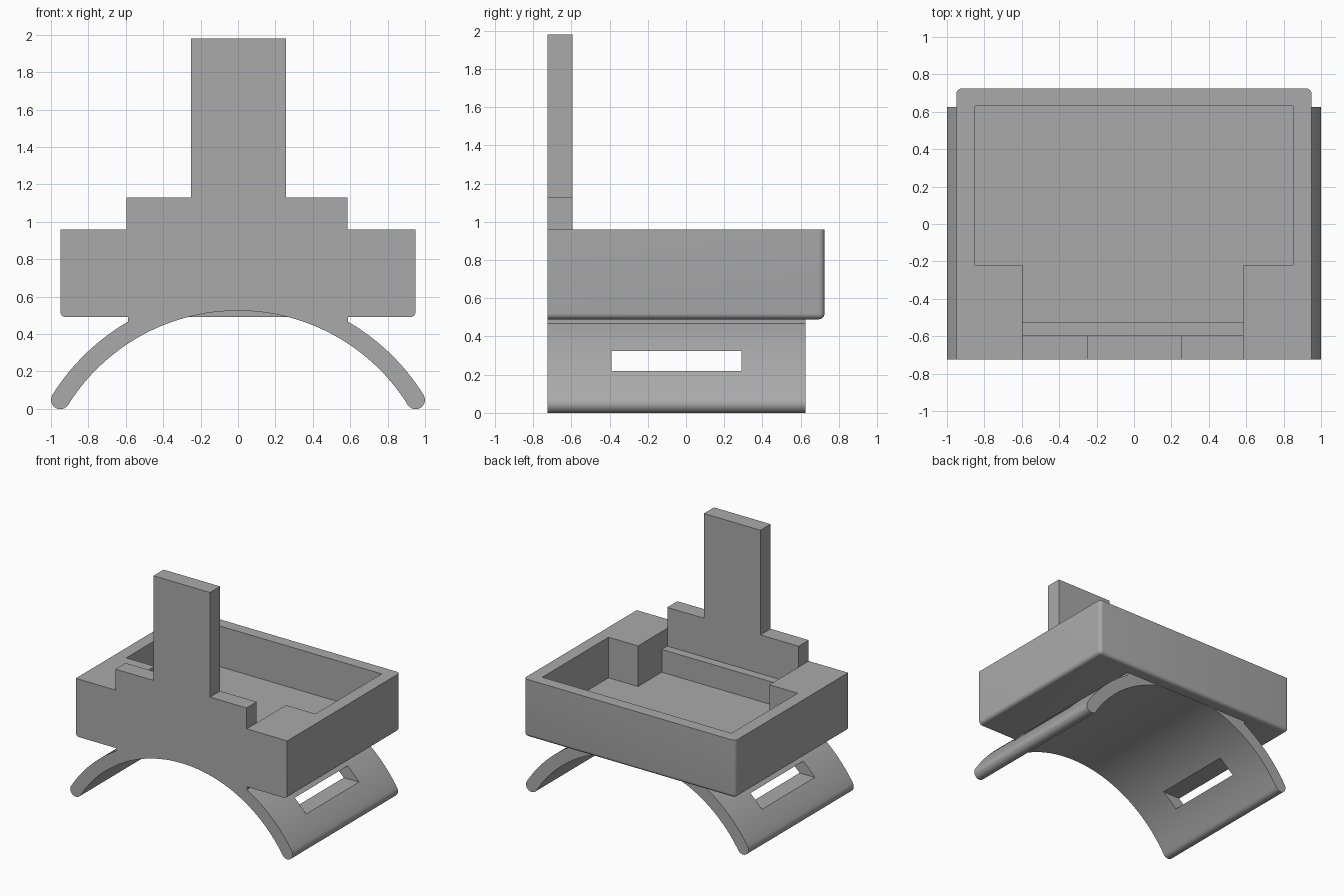
import bpy, bmesh
from math import sin, cos, pi, asin

default = bpy.data.objects.get("Cube")
if default:
    bpy.data.objects.remove(default, do_unlink=True)

grey = bpy.data.materials.new("plain_grey")
grey.use_nodes = True
colour = (0.4, 0.4, 0.4, 1)
grey.diffuse_color = colour
grey.node_tree.nodes["Principled BSDF"].inputs["Base Color"].default_value = colour

FRONT, BACK = -0.725, 0.725       # tray depth
BAND_BACK = 0.625                 # saddle stops short of the tray back
BASE, RIM, FLOOR = 0.49, 0.96, 0.63
INNER, OUTER, CENTRE_Z = 1.07, 1.17, -0.545
TIP = (INNER + OUTER) / 2


def finish(name, bm):
    bmesh.ops.recalc_face_normals(bm, faces=bm.faces)
    mesh = bpy.data.meshes.new(name)
    bm.to_mesh(mesh)
    bm.free()
    mesh.materials.append(grey)
    obj = bpy.data.objects.new(name, mesh)
    bpy.context.collection.objects.link(obj)
    return obj


def extrude(name, points, y0, y1):
    """Extrude an x-z outline along y."""
    bm = bmesh.new()
    face = bm.faces.new([bm.verts.new((x, y0, z)) for x, z in points])
    new = bmesh.ops.extrude_face_region(bm, geom=[face])["geom"]
    verts = [g for g in new if isinstance(g, bmesh.types.BMVert)]
    bmesh.ops.translate(bm, verts=verts, vec=(0, y1 - y0, 0))
    return finish(name, bm)


def box(name, x0, x1, y0, y1, z0, z1):
    return extrude(name, [(x0, z0), (x1, z0), (x1, z1), (x0, z1)], y0, y1)


def arc(radius, start, end, steps, cx=0, cz=CENTRE_Z):
    """Points on an arc, angles measured from straight up towards +x."""
    angles = [start + (end - start) * i / steps for i in range(steps + 1)]
    return [(cx + radius * sin(a), cz + radius * cos(a)) for a in angles]


def activate(obj):
    bpy.ops.object.select_all(action='DESELECT')
    obj.select_set(True)
    bpy.context.view_layer.objects.active = obj


def cut(obj, cutter):
    mod = obj.modifiers.new("cut", 'BOOLEAN')
    mod.operation, mod.solver, mod.object = 'DIFFERENCE', 'EXACT', cutter
    activate(obj)
    bpy.ops.object.modifier_apply(modifier=mod.name)
    bpy.data.objects.remove(cutter, do_unlink=True)


# Tray: rounded at the back corners and below, square at front and rim
tray = box("tray", -0.95, 0.95, FRONT, BACK, BASE, RIM)
bm = bmesh.new()
bm.from_mesh(tray.data)


def is_rounded(edge):
    a, b = (v.co for v in edge.verts)
    mid = (a + b) / 2
    at_front, at_base, at_back = mid.y < FRONT + 0.01, mid.z < BASE + 0.01, mid.y > BACK - 0.01
    return not at_front and (at_base or (at_back and mid.z < RIM - 0.01))


bmesh.ops.bevel(bm, geom=[e for e in bm.edges if is_rounded(e)], offset=0.03,
                segments=6, profile=0.5, affect='EDGES')
bm.to_mesh(tray.data)
bm.free()

# Tray hollows: main well, narrow front bay, shallow ledge
cut(tray, box("well", -0.85, 0.85, -0.22, 0.63, FLOOR, 1.2))
cut(tray, box("bay", -0.595, 0.585, -0.525, -0.2, FLOOR, 1.2))
cut(tray, box("ledge", -0.595, 0.585, -0.595, -0.5, 0.815, 1.2))
# Channel under the tray that the saddle band fills
cut(tray, extrude("channel", arc(TIP, 0, 2 * pi, 128)[:-1], FRONT - 0.1, BAND_BACK))

# Saddle band: arched strip with round tips
half = asin(0.95 / TIP)
tip_x, tip_z = TIP * sin(half), CENTRE_Z + TIP * cos(half)
tip_r = (OUTER - INNER) / 2
outline = arc(OUTER, -half, half, 64)
outline += arc(tip_r, half, half + pi, 12, tip_x, tip_z)[1:-1]
outline += arc(INNER, half, -half, 64)
outline += arc(tip_r, pi - half, 2 * pi - half, 12, -tip_x, tip_z)[1:-1]
band = extrude("saddle_band", outline, FRONT, BAND_BACK)
# Strap slots through both flanks
cut(band, box("slots", -1.3, 1.3, -0.39, 0.29, 0.22, 0.325))

# Shoulders joining band and tray
for side, name in ((-1, "right_shoulder"), (1, "left_shoulder")):
    x0, x1 = sorted((side * 0.5, side * 0.587))
    box(name, x0, x1, FRONT, BAND_BACK, 0.46, BASE + 0.01)

# Upright plate: low shoulders with a tall tongue
extrude("upright_plate", [(-0.595, RIM), (0.585, RIM), (0.585, 1.13), (0.257, 1.13),
                          (0.257, 1.98), (-0.252, 1.98), (-0.252, 1.13), (-0.595, 1.13)],
        FRONT, -0.595)

for obj in (tray, band):
    activate(obj)
    bpy.ops.object.shade_smooth_by_angle(angle=pi / 6)
